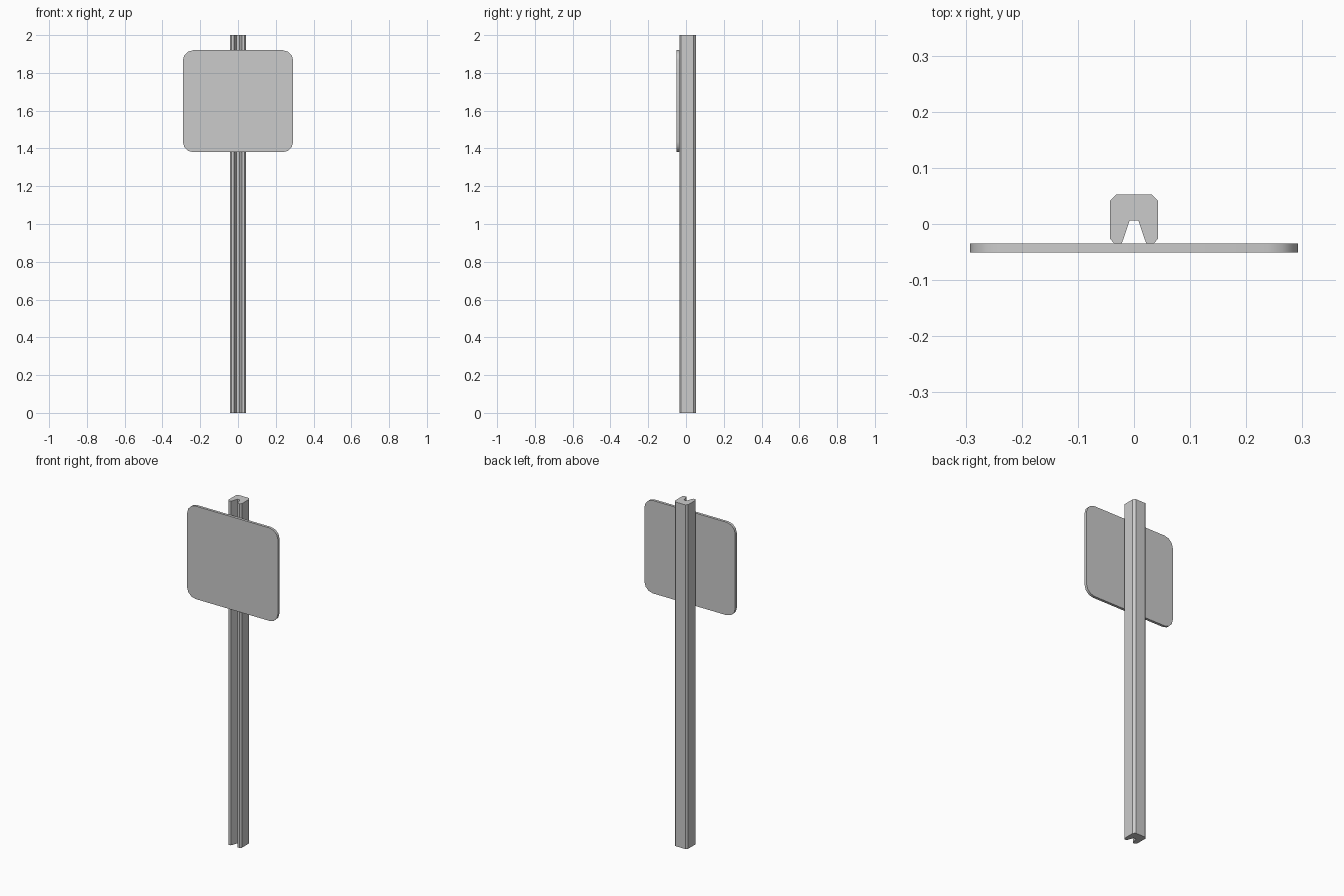
import bpy, bmesh, math
from mathutils import Vector

if "Cube" in bpy.data.objects:
    bpy.data.objects.remove(bpy.data.objects["Cube"])


def extrude_profile(name, points, offset):
    """Closed profile swept along an offset into a capped solid."""
    bm = bmesh.new()
    face = bm.faces.new([bm.verts.new(p) for p in points])
    result = bmesh.ops.extrude_face_region(bm, geom=[face], use_keep_orig=True)
    moved = [g for g in result["geom"] if isinstance(g, bmesh.types.BMVert)]
    bmesh.ops.translate(bm, verts=moved, vec=Vector(offset))
    bmesh.ops.recalc_face_normals(bm, faces=bm.faces)
    mesh = bpy.data.meshes.new(name)
    bm.to_mesh(mesh)
    bm.free()
    obj = bpy.data.objects.new(name, mesh)
    bpy.context.collection.objects.link(obj)
    return obj


# Post: chamfered square section with a tapered slot in the front
half = [(0.008, 0.006), (0.019, -0.027), (0.022, -0.035), (0.035, -0.035),
        (0.043, -0.026), (0.043, 0.041), (0.032, 0.0525)]
section = half + [(-x, y) for x, y in reversed(half)]
extrude_profile("post", [(x, y, 0) for x, y in section], (0, 0, 2))

# Sign panel: rounded rectangle on the front of the post
W, H, R, STEPS = 0.292, 0.27, 0.055, 3
CENTRE_Z, FRONT_Y, THICK = 1.65, -0.0505, 0.0155
outline = []
for i, (sx, sz) in enumerate([(1, 1), (-1, 1), (-1, -1), (1, -1)]):
    for s in range(STEPS + 1):
        a = math.radians(90 * (i + s / STEPS))
        outline.append((sx * (W - R) + R * math.cos(a), FRONT_Y,
                        CENTRE_Z + sz * (H - R) + R * math.sin(a)))
panel = extrude_profile("sign_panel", outline, (0, THICK, 0))

# Soft panel corners with crisp front and back edges
bpy.ops.object.select_all(action='DESELECT')
panel.select_set(True)
bpy.context.view_layer.objects.active = panel
bpy.ops.object.shade_smooth_by_angle(angle=math.radians(35))
